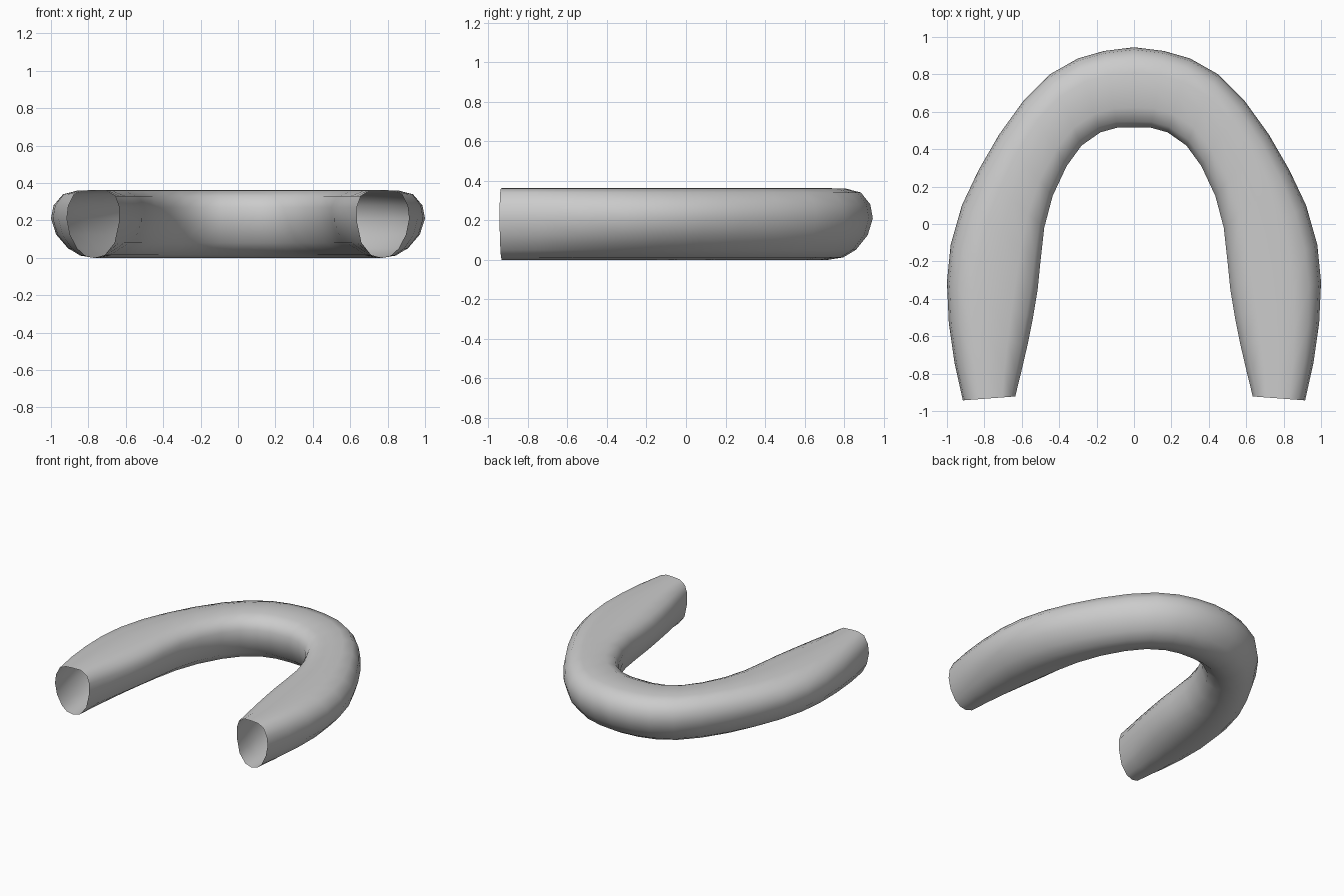
import bpy, bmesh

if "Cube" in bpy.data.objects:
    bpy.data.objects.remove(bpy.data.objects["Cube"])

# Plan outlines of the right half, from the middle of the bend to the open end
OUTER = [(0, .945), (.16, .925), (.30, .885), (.45, .80), (.59, .66), (.72, .48), (.83, .29),
         (.92, .10), (.98, -.11), (1, -.31), (.99, -.53), (.96, -.74), (.915, -.943)]
INNER = [(0, .515), (.09, .515), (.18, .49), (.28, .42), (.36, .31), (.435, .15), (.48, -.02),
         (.50, -.20), (.515, -.35), (.54, -.50), (.57, -.65), (.605, -.80), (.635, -.922)]
# Egg-shaped section: (across from inner -1 to outer +1, height)
SECTION = [(1, .21), (.94, .28), (.72, .34), (.37, .36), (0, .362), (-.5, .36), (-.85, .33),
           (-1, .27), (-.99, .19), (-.82, .08), (-.45, .015), (-.05, 0), (.3, .012),
           (.6, .05), (.88, .125)]

# Half of the tube, skinned through the stations
bm = bmesh.new()
rings = []
for (ox, oy), (ix, iy) in zip(OUTER, INNER):
    ring = []
    for u, z in SECTION:
        t = (u + 1) / 2
        ring.append(bm.verts.new((ix + (ox - ix) * t, iy + (oy - iy) * t, z)))
    rings.append(ring)
n = len(SECTION)
for a, b in zip(rings, rings[1:]):
    for i in range(n):
        j = (i + 1) % n
        bm.faces.new((a[i], b[i], b[j], a[j]))
bmesh.ops.recalc_face_normals(bm, faces=bm.faces)
# Point the normals outwards (the top faces must look up)
top = max(bm.faces, key=lambda f: f.calc_center_median().z)
if top.normal.z < 0:
    bmesh.ops.reverse_faces(bm, faces=bm.faces)
for f in bm.faces:
    f.smooth = True

mesh = bpy.data.meshes.new("curved_tube")
bm.to_mesh(mesh)
bm.free()
tube = bpy.data.objects.new("curved_tube", mesh)
bpy.context.collection.objects.link(tube)

# Mirror to the left half
mirror = tube.modifiers.new("mirror", 'MIRROR')
mirror.use_axis[0] = True
mirror.use_clip = True
mirror.merge_threshold = 0.001
